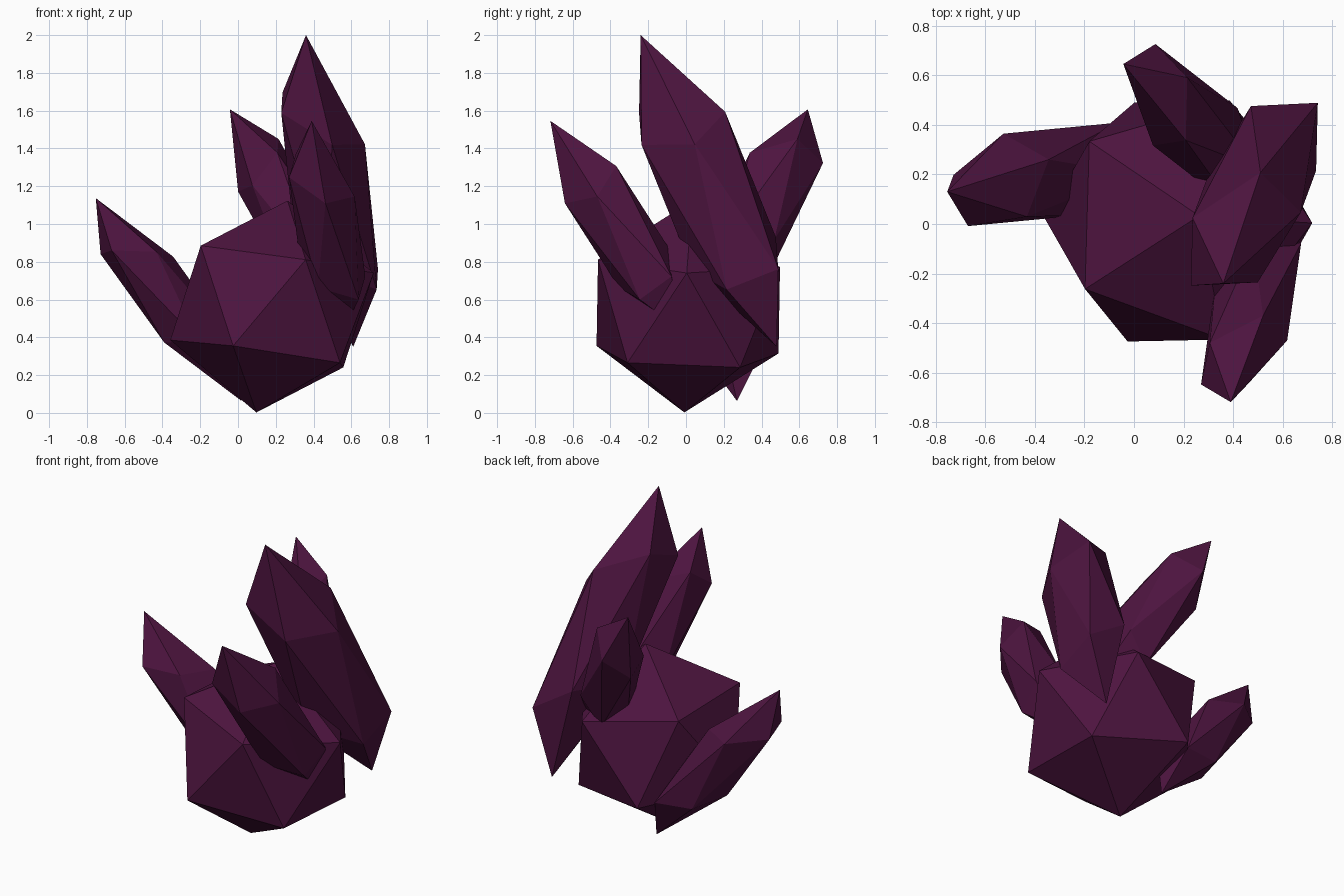
import bpy, bmesh
from math import radians
from mathutils import Matrix, Vector, Euler

if "Cube" in bpy.data.objects:
    bpy.data.objects.remove(bpy.data.objects["Cube"])

mat = bpy.data.materials.new("dark_purple_crystal")
mat.diffuse_color = (0.075, 0.007, 0.05, 1)
mat.use_nodes = True
mat.node_tree.nodes["Principled BSDF"].inputs["Base Color"].default_value = mat.diffuse_color


def icosahedron(name, matrix):
    """Flat-shaded 20-sided solid, stretched into place by a matrix."""
    bm = bmesh.new()
    bmesh.ops.create_icosphere(bm, subdivisions=1, radius=1, matrix=matrix)
    bmesh.ops.recalc_face_normals(bm, faces=bm.faces)
    mesh = bpy.data.meshes.new(name)
    bm.to_mesh(mesh)
    bm.free()
    mesh.materials.append(mat)
    bpy.context.collection.objects.link(bpy.data.objects.new(name, mesh))


def crystal(name, centre, tip, u, v):
    """Shard: centre and tip give the long axis, u and v the cross-section."""
    w = Vector(tip) - Vector(centre)
    m = Matrix((u, v, w)).transposed().to_4x4()
    m.translation = centre
    icosahedron(name, m)


# Chunky core rock, slightly tilted
icosahedron("core_rock",
            Matrix.Translation((0.18, 0.012, 0.563))
            @ Euler((radians(-2.4), radians(8.3), radians(-2))).to_matrix().to_4x4()
            @ Matrix.Scale(0.567, 4))

# Shards growing out of the core
crystal("main_shard", (0.485, 0.12, 1.175), (0.36, -0.24, 2.0),
        (-0.216, 0.074, 0.171), (0.165, 0.268, 0.003))
crystal("front_shard", (0.472, -0.362, 0.985), (0.39, -0.718, 1.546),
        (-0.145, 0.047, 0.15), (0.147, 0.163, 0.035))
crystal("back_shard", (0.247, 0.392, 1.061), (-0.043, 0.645, 1.607),
        (0.109, 0.095, 0.162), (0.072, -0.228, 0.032))
crystal("left_shard", (-0.367, 0.2, 0.60), (-0.753, 0.13, 1.137),
        (-0.21, 0.033, 0.0), (0.084, 0.219, -0.024))
